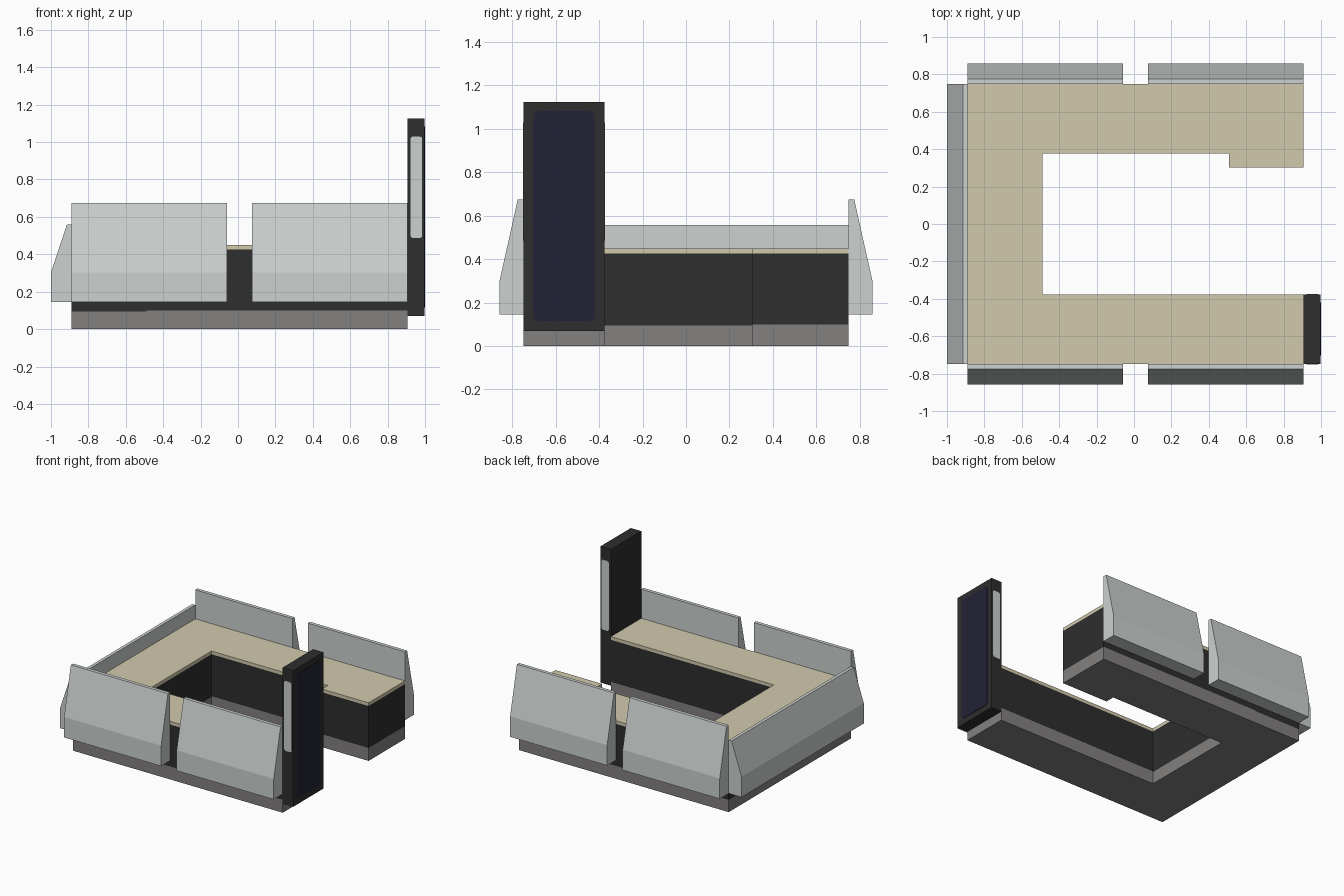
import bpy, bmesh, math
from mathutils import Vector

if "Cube" in bpy.data.objects:
    bpy.data.objects.remove(bpy.data.objects["Cube"])


def material(name, rgb):
    m = bpy.data.materials.new(name)
    lin = [((c / 255 + 0.055) / 1.055) ** 2.4 for c in rgb]
    m.diffuse_color = (*lin, 1)
    m.use_nodes = True
    m.node_tree.nodes["Principled BSDF"].inputs["Base Color"].default_value = m.diffuse_color
    return m


PANEL = material("pale_grey", (204, 210, 208))
BLACK = material("charcoal", (46, 46, 46))
BEIGE = material("beige", (210, 202, 174))
BASE = material("mid_grey", (131, 128, 128))
NAVY = material("navy", (35, 34, 55))


def prism(name, points, offset, mat):
    """Extrude a closed 3D outline along an offset."""
    bm = bmesh.new()
    face = bm.faces.new([bm.verts.new(p) for p in points])
    new = bmesh.ops.extrude_face_region(bm, geom=[face])["geom"]
    verts = [v for v in new if isinstance(v, bmesh.types.BMVert)]
    bmesh.ops.translate(bm, vec=Vector(offset), verts=verts)
    bmesh.ops.recalc_face_normals(bm, faces=bm.faces)
    me = bpy.data.meshes.new(name)
    bm.to_mesh(me)
    bm.free()
    me.materials.append(mat)
    ob = bpy.data.objects.new(name, me)
    bpy.context.collection.objects.link(ob)
    return ob


def slab(name, outline, z0, z1, mat):
    return prism(name, [(x, y, z0) for x, y in outline], (0, 0, z1 - z0), mat)


def rect(x0, x1, y0, y1):
    return [(x0, y0), (x1, y0), (x1, y1), (x0, y1)]


def rounded(x0, x1, y0, y1, r, n=5):
    pts = []
    corners = [(x1 - r, y1 - r), (x0 + r, y1 - r), (x0 + r, y0 + r), (x1 - r, y0 + r)]
    for k, (cx, cy) in enumerate(corners):
        for i in range(n + 1):
            a = math.pi / 2 * (k + i / n)
            pts.append((cx + r * math.cos(a), cy + r * math.sin(a)))
    return pts


# U-shaped counter: outline dimensions
L, IN, R = -0.89, -0.49, 0.907
Y, YI = 0.748, 0.376
STEP_X, STEP_Y = 0.507, 0.303

# Plinth and body, in three sections (the left one has a slightly lower plinth)
back_arm = [(IN, YI), (STEP_X, YI), (STEP_X, STEP_Y), (R, STEP_Y), (R, Y), (IN, Y)]
sections = {"left": (rect(L, IN, -Y, Y), 0.095),
            "front": (rect(IN, R, -Y, -YI), 0.10),
            "back": (back_arm, 0.10)}
for side, (outline, h) in sections.items():
    slab(side + "_plinth", outline, 0, h, BASE)
    slab(side + "_counter_body", outline, h, 0.425, BLACK)

# Worktop in one piece
top = [(L, -Y), (R, -Y), (R, -YI), (IN, -YI), (IN, YI), (STEP_X, YI),
       (STEP_X, STEP_Y), (R, STEP_Y), (R, Y), (L, Y)]
slab("worktop", top, 0.425, 0.45, BEIGE)

# Sloped panels, front and back pairs
profile = [(Y, 0.145), (0.858, 0.145), (0.858, 0.303), (0.775, 0.675), (Y, 0.675)]
for side, s in (("front", -1), ("back", 1)):
    for end, x0, x1 in (("left", L, -0.058), ("right", 0.075, R)):
        prism(f"{side}_{end}_panel", [(x0, s * y, z) for y, z in profile],
              (x1 - x0, 0, 0), PANEL)

# Lower sloped panel on the left side
left = [(L, 0.145), (-1.0, 0.145), (-1.0, 0.303), (-0.915, 0.558), (L, 0.558)]
prism("left_panel", [(x, -Y, z) for x, z in left], (0, 2 * Y, 0), PANEL)

# Display pillar at the end of the front arm
slab("display_pillar", rect(R, 0.997, -Y, -YI), 0.07, 1.125, BLACK)

# Rounded screen on its outer face
prism("screen", [(0.996, y, z) for y, z in rounded(-0.704, -0.42, 0.115, 1.082, 0.025)],
      (0.004, 0, 0), NAVY)

# Pale strips on its front and back edges
strip = rounded(0.922, 0.985, 0.487, 1.03, 0.015)
for side, y, d in (("front", -Y + 0.001, -0.004), ("back", -YI - 0.001, 0.004)):
    prism(side + "_pillar_strip", [(x, y, z) for x, z in strip], (0, d, 0), PANEL)
